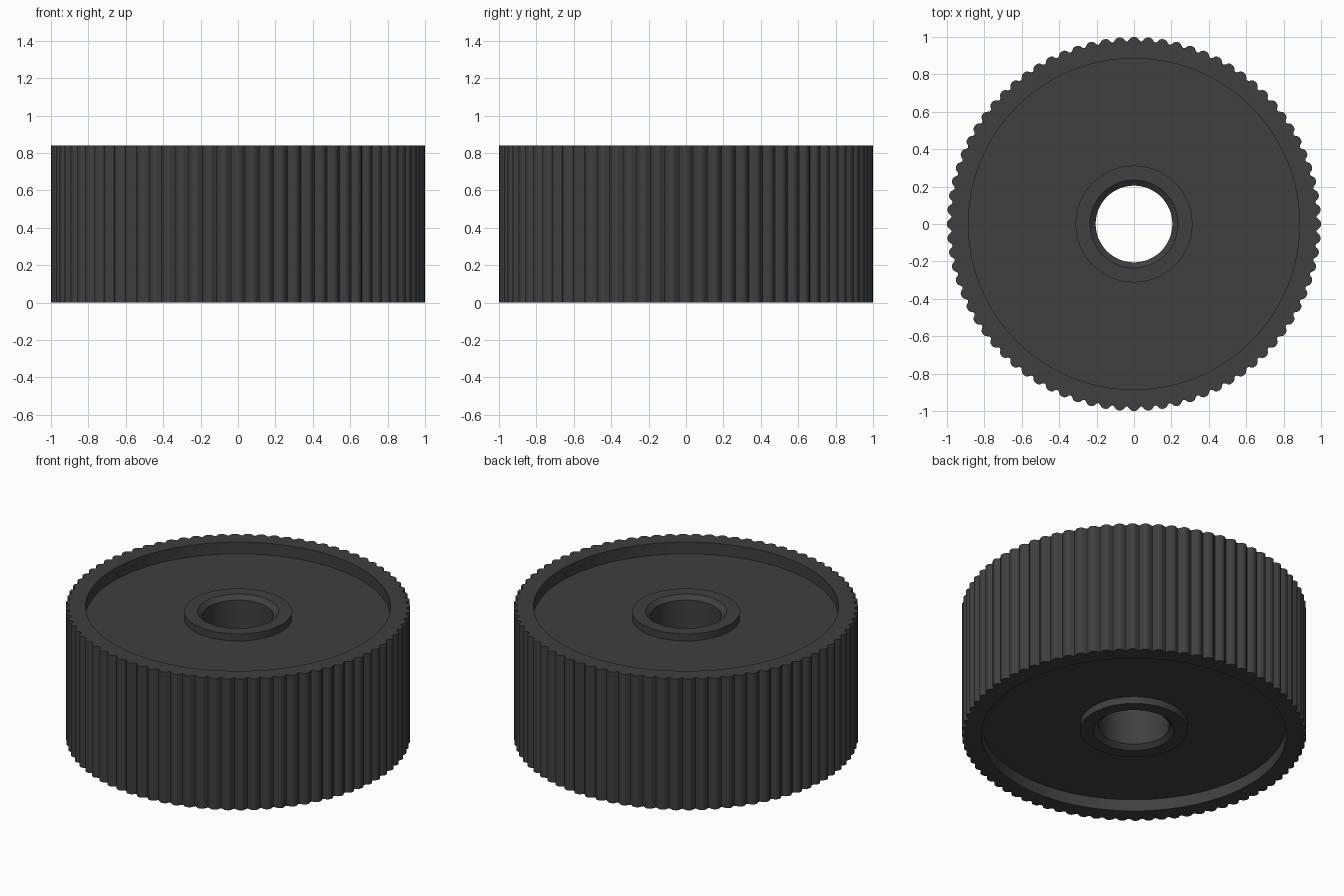
import bpy, bmesh
from math import pi, sin, cos

if "Cube" in bpy.data.objects:
    bpy.data.objects.remove(bpy.data.objects["Cube"])

TEETH, STEPS = 80, 8
N = TEETH * STEPS
H = 0.84
# One ridge of the tread: flattened round crests between narrow grooves
RIDGE = [1.0, 0.999, 0.994, 0.982, 0.976, 0.982, 0.994, 0.999]

bm = bmesh.new()

def ring(r, z):
    """Ring of vertices; r=None gives the ribbed outer outline."""
    return [bm.verts.new(((r or RIDGE[i % STEPS]) * cos(2 * pi * i / N),
                          (r or RIDGE[i % STEPS]) * sin(2 * pi * i / N), z))
            for i in range(N)]

# Upper half of the section from tread to bore: rim, recess, hub, chamfer
half = [(None, H), (0.885, H), (0.885, H - 0.075), (0.312, H - 0.075),
        (0.312, H - 0.03), (0.235, H - 0.03), (0.205, H - 0.055)]
section = half + [(r, H - z) for r, z in reversed(half)]

rings = [ring(r, z) for r, z in section]
for a, b in zip(rings, rings[1:] + rings[:1]):
    for i in range(N):
        j = (i + 1) % N
        bm.faces.new((a[i], a[j], b[j], b[i]))
bmesh.ops.recalc_face_normals(bm, faces=bm.faces)

mesh = bpy.data.meshes.new("ribbed_wheel")
bm.to_mesh(mesh)
bm.free()
wheel = bpy.data.objects.new("ribbed_wheel", mesh)
bpy.context.collection.objects.link(wheel)

# Dark rubber
mat = bpy.data.materials.new("dark_rubber")
mat.diffuse_color = (0.05, 0.05, 0.05, 1)
mat.use_nodes = True
mat.node_tree.nodes["Principled BSDF"].inputs["Base Color"].default_value = mat.diffuse_color
mesh.materials.append(mat)

bpy.context.view_layer.objects.active = wheel
wheel.select_set(True)
bpy.ops.object.shade_smooth_by_angle(angle=pi / 6)
